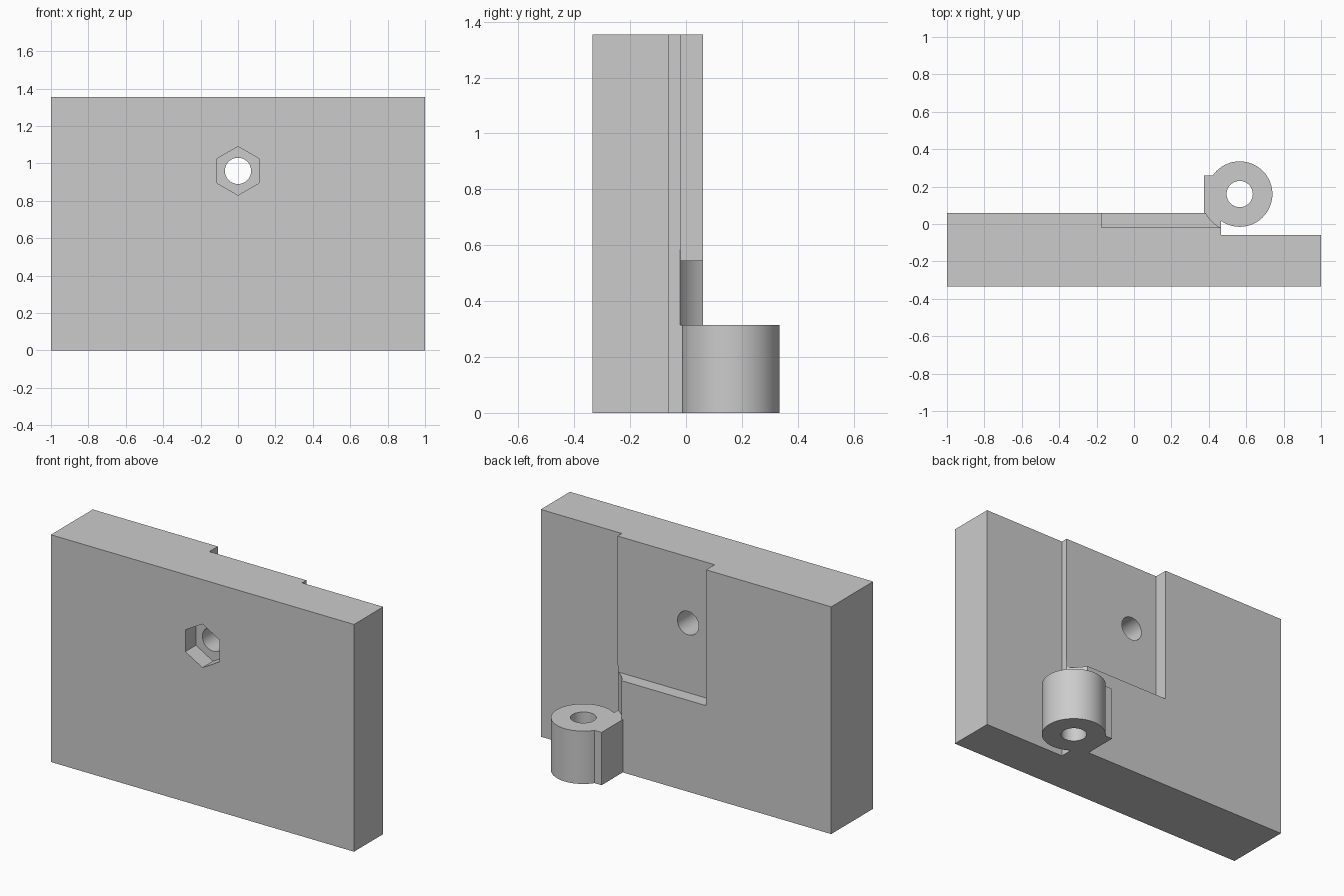
import bpy, math

cube = bpy.data.objects.get("Cube")
if cube:
    bpy.data.objects.remove(cube, do_unlink=True)

grey = bpy.data.materials.new("plain_grey")
grey.use_nodes = True
colour = (0.6, 0.6, 0.6, 1)
grey.diffuse_color = colour
grey.node_tree.nodes["Principled BSDF"].inputs["Base Color"].default_value = colour

PIN = (0.565, 0.16)
BOLT_Z = 0.96
HEIGHT = 1.355
KNUCKLE_H = 0.315


def box(name, x, y, z):
    """Box from low and high limits on each axis."""
    bpy.ops.mesh.primitive_cube_add(size=1, location=[sum(r) / 2 for r in (x, y, z)])
    ob = bpy.context.object
    ob.name = name
    ob.scale = [r[1] - r[0] for r in (x, y, z)]
    bpy.ops.object.transform_apply(location=False, rotation=False, scale=True)
    ob.data.materials.append(grey)
    return ob


def rod(name, radius, low, high, sides=64, bolt=False):
    """Upright rod on the pin axis, or a rod along y on the bolt axis."""
    mid = (low + high) / 2
    place = (0, mid, BOLT_Z) if bolt else (*PIN, mid)
    bpy.ops.mesh.primitive_cylinder_add(vertices=sides, radius=radius, depth=high - low,
                                        location=place,
                                        rotation=(math.pi / 2 if bolt else 0, 0, 0))
    ob = bpy.context.object
    ob.name = name
    ob.data.materials.append(grey)
    return ob


def combine(target, tool, operation):
    mod = target.modifiers.new(tool.name, "BOOLEAN")
    mod.operation, mod.solver, mod.object = operation, "EXACT", tool
    bpy.context.view_layer.objects.active = target
    bpy.ops.object.modifier_apply(modifier=mod.name)
    bpy.data.objects.remove(tool, do_unlink=True)


# Plate with a lower step on its left part
plate = box("hinge_plate", (-1, 1), (-0.335, 0.06), (0, HEIGHT))
combine(plate, box("step_cut", (0.465, 1.2), (-0.06, 0.3), (-0.1, 1.5)), "DIFFERENCE")

# Shallow channel in the back and the round clearance above the knuckle
combine(plate, box("channel_cut", (-0.175, 0.6), (-0.02, 0.3), (0.545, 1.5)), "DIFFERENCE")
combine(plate, rod("clearance_cut", 0.208, KNUCKLE_H, 0.585), "DIFFERENCE")

# Hinge knuckle with its web
combine(plate, box("knuckle_web", (0.375, 0.465), (-0.04, 0.26), (0, KNUCKLE_H)), "UNION")
combine(plate, rod("knuckle", 0.175, 0, KNUCKLE_H), "UNION")
combine(plate, rod("pin_hole", 0.07, -0.1, 0.5), "DIFFERENCE")

# Bolt hole with a hexagonal nut pocket in the front
combine(plate, rod("bolt_hole", 0.07, -0.5, 0.3, bolt=True), "DIFFERENCE")
combine(plate, rod("nut_pocket", 0.13, -0.5, -0.235, sides=6, bolt=True), "DIFFERENCE")

bpy.ops.object.select_all(action="DESELECT")
plate.select_set(True)
bpy.context.view_layer.objects.active = plate
bpy.ops.object.shade_smooth_by_angle(angle=math.radians(25))
